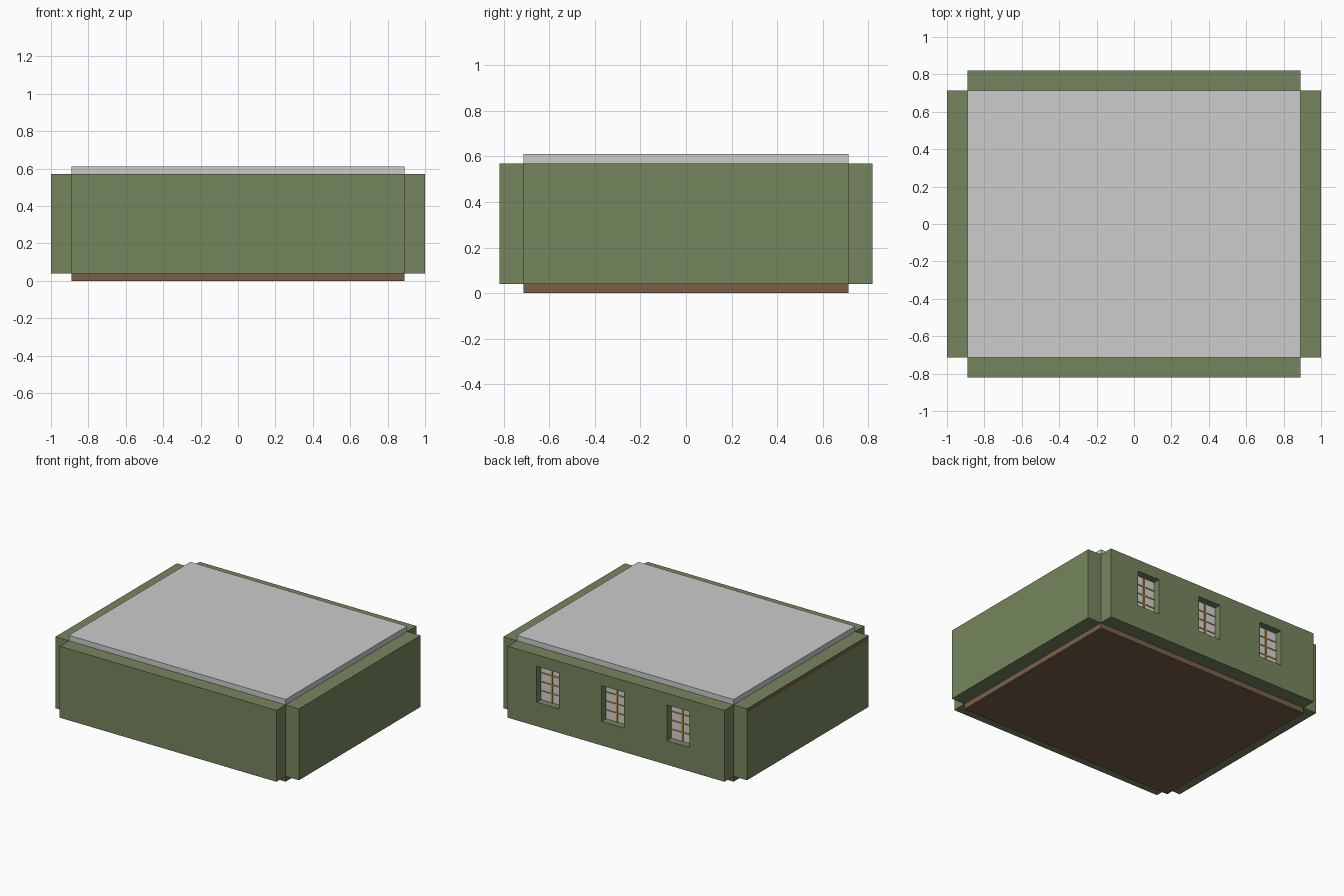
import bpy, bmesh
from mathutils import Vector

if "Cube" in bpy.data.objects:
    bpy.data.objects.remove(bpy.data.objects["Cube"])


def material(name, rgb):
    m = bpy.data.materials.new(name)
    lin = [((c / 255 + 0.055) / 1.055) ** 2.4 for c in rgb]
    m.diffuse_color = (*lin, 1)
    m.use_nodes = True
    m.node_tree.nodes["Principled BSDF"].inputs["Base Color"].default_value = m.diffuse_color
    return m


GREEN = material("green wall", (118, 134, 94))
BROWN = material("brown wood", (122, 94, 72))
GREY = material("pale grey ceiling", (204, 204, 204))
GLASS = material("window glass", (212, 212, 216))
GOLD = material("gold bar", (196, 148, 50))


def box(name, lo, hi, *mats):
    """Axis-aligned box from its low corner to its high corner."""
    lo, hi = Vector(lo), Vector(hi)
    bm = bmesh.new()
    bmesh.ops.create_cube(bm, size=1)
    for v in bm.verts:
        v.co = (lo + hi) / 2 + v.co * (hi - lo)
    me = bpy.data.meshes.new(name)
    bm.to_mesh(me)
    bm.free()
    for m in mats:
        me.materials.append(m)
    ob = bpy.data.objects.new(name, me)
    bpy.context.collection.objects.link(ob)
    return ob


def paint_strip(ob, z, normal, above):
    """Cut the wall at height z and colour the strip on one side brown."""
    bm = bmesh.new()
    bm.from_mesh(ob.data)
    bmesh.ops.bisect_plane(bm, geom=bm.verts[:] + bm.edges[:] + bm.faces[:],
                           plane_co=(0, 0, z), plane_no=(0, 0, 1))
    bm.normal_update()
    for f in bm.faces:
        in_strip = (f.calc_center_median().z > z) == above
        if in_strip and f.normal.dot(Vector(normal)) > 0.9:
            f.material_index = 1
    bm.to_mesh(ob.data)
    bm.free()


IX, IY = 0.89, 0.713          # inner room half sizes
OX, OY = 1.0, 0.82            # outer half sizes
Z0, Z1, TOP = 0.04, 0.57, 0.61

# Floor and ceiling slabs
box("floor", (-IX, -IY, 0), (IX, IY, Z0), BROWN)
box("ceiling", (-IX, -IY, Z1), (IX, IY, TOP), GREY)

# Four walls, open at the corners
front = box("front_wall", (-IX, -OY, Z0), (IX, -IY, Z1), GREEN, BROWN)
back = box("back_wall", (-IX, IY, Z0), (IX, OY, Z1), GREEN, BROWN)
left = box("left_wall", (-OX, -IY, Z0), (-IX, IY, Z1), GREEN, BROWN)
right = box("right_wall", (IX, -IY, Z0), (OX, IY, Z1), GREEN, BROWN)

# Skirting strips: inside at the foot, but outside at the top on the left wall
paint_strip(front, Z0 + 0.03, (0, 1, 0), False)
paint_strip(back, Z0 + 0.03, (0, -1, 0), False)
paint_strip(right, Z0 + 0.03, (-1, 0, 0), False)
paint_strip(left, Z1 - 0.03, (-1, 0, 0), True)

# Three barred windows in the back wall
W, B, T = 0.092, 0.218, 0.484
PANE_Y, BAR = 0.765, 0.006
for i, cx in enumerate((0.56, 0.026, -0.51)):
    cutter = box(f"window_cutter_{i}", (cx - W, IY - 0.05, B),
                 (cx + W, OY + 0.05, T), GREEN)
    cutter.hide_render = True
    cutter.hide_viewport = True
    cut = back.modifiers.new(f"window_{i}", 'BOOLEAN')
    cut.operation = 'DIFFERENCE'
    cut.solver = 'EXACT'
    cut.object = cutter
    box(f"window_glass_{i}", (cx - W, PANE_Y - 0.003, B),
        (cx + W, PANE_Y + 0.003, T), GLASS)
    box(f"window_upright_{i}", (cx - BAR, PANE_Y - 0.01, B),
        (cx + BAR, PANE_Y + 0.01, T), GOLD)
    for k in (1, 2, 3):
        z = B + (T - B) * k / 4
        box(f"window_crossbar_{i}_{k}", (cx - W, PANE_Y - 0.008, z - 0.004),
            (cx + W, PANE_Y + 0.008, z + 0.004), GOLD)
